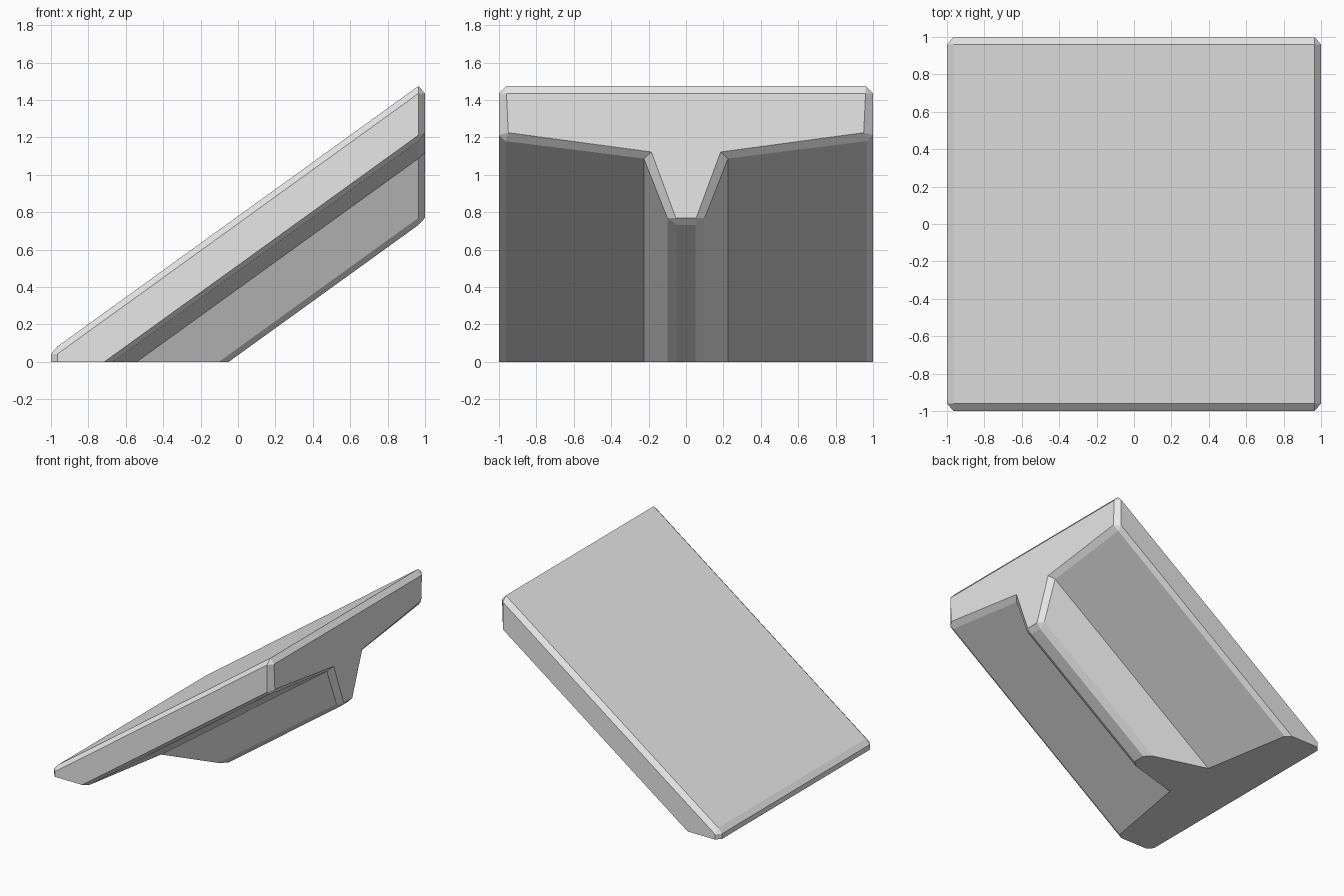
import bpy
import bmesh

cube = bpy.data.objects.get("Cube")
if cube:
    bpy.data.objects.remove(cube, do_unlink=True)

SLOPE = 0.7215
END, SHOULDER = 1.0, 0.965

# Half cross-sections (y, z) at the high end, from top to rib bottom
FULL = [(0.96, 1.475), (1.0, 1.435), (1.0, 1.212), (0.965, 1.18),
        (0.225, 1.087), (0.1, 0.77), (0.05, 0.732)]
INSET = [(0.96, 1.435), (0.96, 1.435), (0.95, 1.225), (0.95, 1.225),
         (0.185, 1.122), (0.055, 0.77), (0.055, 0.77)]


def make_material(name, value):
    mat = bpy.data.materials.new(name)
    mat.use_nodes = True
    colour = (value, value, value, 1.0)
    mat.diffuse_color = colour
    mat.node_tree.nodes["Principled BSDF"].inputs["Base Color"].default_value = colour
    return mat


def add_ring(bm, x, half, drop):
    outline = half + [(-y, z) for y, z in reversed(half)]
    return [bm.verts.new((x, y, z - drop)) for y, z in outline]


# Sloping slab with a tapered rib, lofted between chamfered ends
bm = bmesh.new()
drop = 2 * SHOULDER * SLOPE
rings = [add_ring(bm, -END, INSET, drop),
         add_ring(bm, -SHOULDER, FULL, drop),
         add_ring(bm, SHOULDER, FULL, 0),
         add_ring(bm, END, INSET, 0)]
for a, b in zip(rings, rings[1:]):
    for i in range(len(a)):
        j = (i + 1) % len(a)
        bm.faces.new((a[i], a[j], b[j], b[i]))
bm.faces.new(rings[0])
bm.faces.new(rings[-1])
bmesh.ops.remove_doubles(bm, verts=bm.verts[:], dist=0.0001)

# Flat foot where the slope meets the ground
cut = bmesh.ops.bisect_plane(bm, geom=bm.verts[:] + bm.edges[:] + bm.faces[:],
                             plane_co=(0, 0, 0), plane_no=(0, 0, 1), clear_inner=True)
rim = [e for e in cut["geom_cut"] if isinstance(e, bmesh.types.BMEdge)]
bmesh.ops.contextual_create(bm, geom=rim)
bmesh.ops.recalc_face_normals(bm, faces=bm.faces[:])

mesh = bpy.data.meshes.new("ramp_slab")
bm.to_mesh(mesh)
bm.free()
mesh.materials.append(make_material("light_grey", 0.8))
ramp = bpy.data.objects.new("ramp_slab", mesh)
bpy.context.collection.objects.link(ramp)
